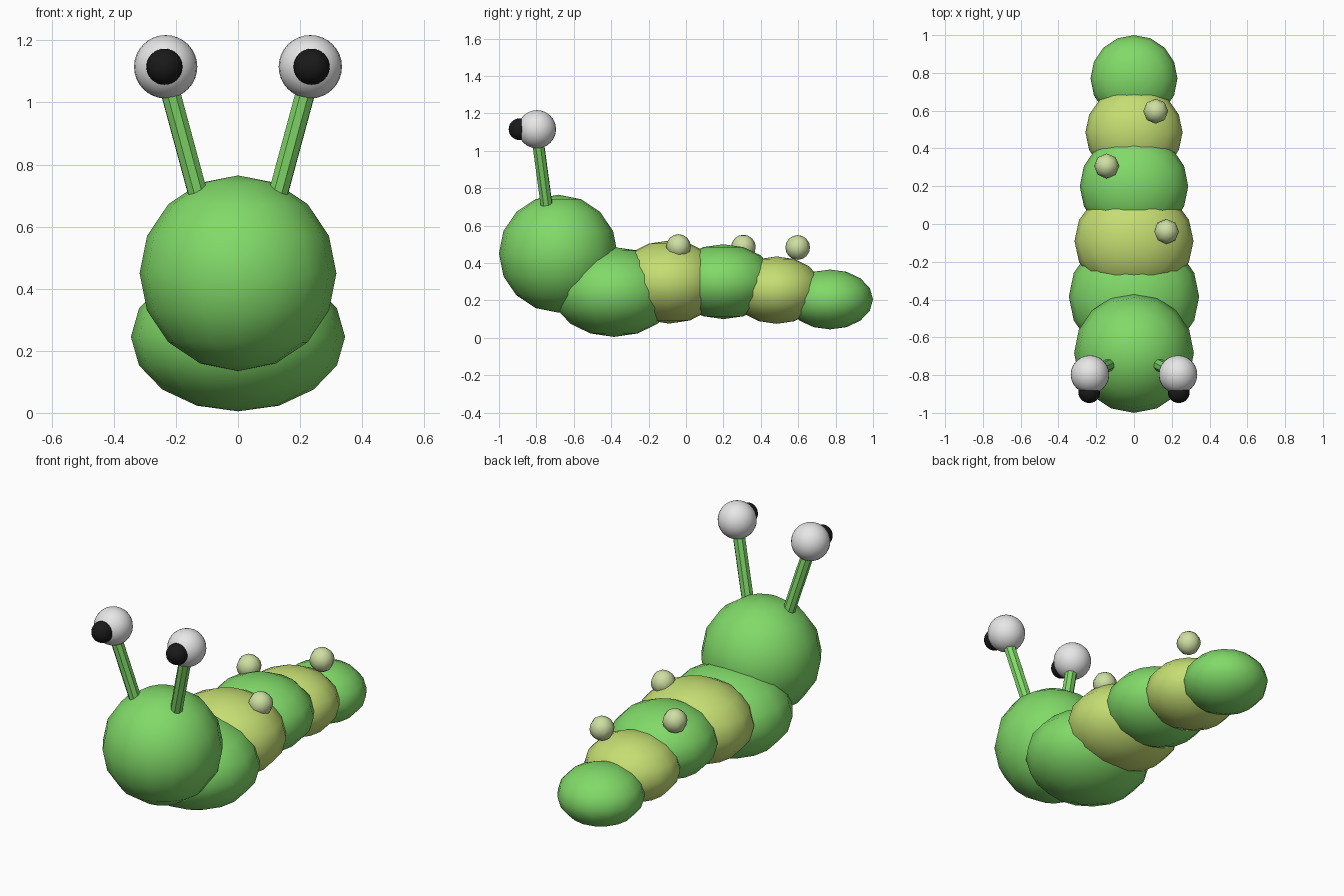
import bpy
from mathutils import Vector

if "Cube" in bpy.data.objects:
    bpy.data.objects.remove(bpy.data.objects["Cube"])


def material(name, rgb):
    m = bpy.data.materials.new(name)
    m.diffuse_color = (*rgb, 1)
    m.use_nodes = True
    m.node_tree.nodes["Principled BSDF"].inputs["Base Color"].default_value = m.diffuse_color
    return m


GREEN = material("leaf_green", (0.22, 0.70, 0.14))
LIME = material("yellow_green", (0.56, 0.73, 0.17))
PALE = material("pale_green", (0.62, 0.74, 0.36))
WHITE = material("eye_white", (0.80, 0.80, 0.80))
BLACK = material("pupil_black", (0.01, 0.01, 0.01))


def finish(name, mat):
    ob = bpy.context.object
    ob.name = name
    ob.data.materials.append(mat)
    return ob


def ball(name, loc, size, mat, segments=16, rings=8):
    bpy.ops.mesh.primitive_uv_sphere_add(segments=segments, ring_count=rings,
                                         radius=1, location=loc)
    ob = finish(name, mat)
    ob.scale = size
    bpy.ops.object.transform_apply(location=False, rotation=False, scale=True)
    bpy.ops.object.shade_smooth()
    return ob


def rod(name, a, b, radius, mat):
    a, b = Vector(a), Vector(b)
    bpy.ops.mesh.primitive_cylinder_add(vertices=8, radius=radius,
                                        depth=(b - a).length, location=(a + b) / 2)
    ob = finish(name, mat)
    ob.rotation_euler = (b - a).to_track_quat('Z', 'Y').to_euler()
    bpy.ops.object.shade_smooth_by_angle()
    return ob


# Head
ball("head", (0, -0.683, 0.45), (0.317, 0.317, 0.315), GREEN)

# Body segments, chest to tail: y, z, half sizes, colour
segments = [
    (-0.385, 0.245, (0.345, 0.33, 0.24), GREEN),
    (-0.09, 0.298, (0.315, 0.29, 0.222), LIME),
    (0.20, 0.30, (0.287, 0.28, 0.20), GREEN),
    (0.485, 0.255, (0.257, 0.245, 0.18), LIME),
    (0.77, 0.205, (0.23, 0.23, 0.16), GREEN),
]
for i, (y, z, size, mat) in enumerate(segments):
    ball(f"body_segment_{i + 1}", (0, y, z), size, mat)

# Round bumps on the back
for i, loc in enumerate([(0.172, -0.04, 0.488), (-0.145, 0.307, 0.485),
                         (0.115, 0.597, 0.483)]):
    ball(f"back_bump_{i + 1}", loc, (0.066,) * 3, PALE, 8, 8)

# Eye stalks, eyeballs and pupils
for side, s in (("left", 1), ("right", -1)):
    rod(f"{side}_eye_stalk", (s * 0.125, -0.743, 0.69),
        (s * 0.233, -0.797, 1.09), 0.033, GREEN)
    ball(f"{side}_eyeball", (s * 0.233, -0.797, 1.115), (0.102,) * 3, WHITE, 24, 16)
    ball(f"{side}_pupil", (s * 0.237, -0.89, 1.115), (0.058,) * 3, BLACK, 24, 16)
